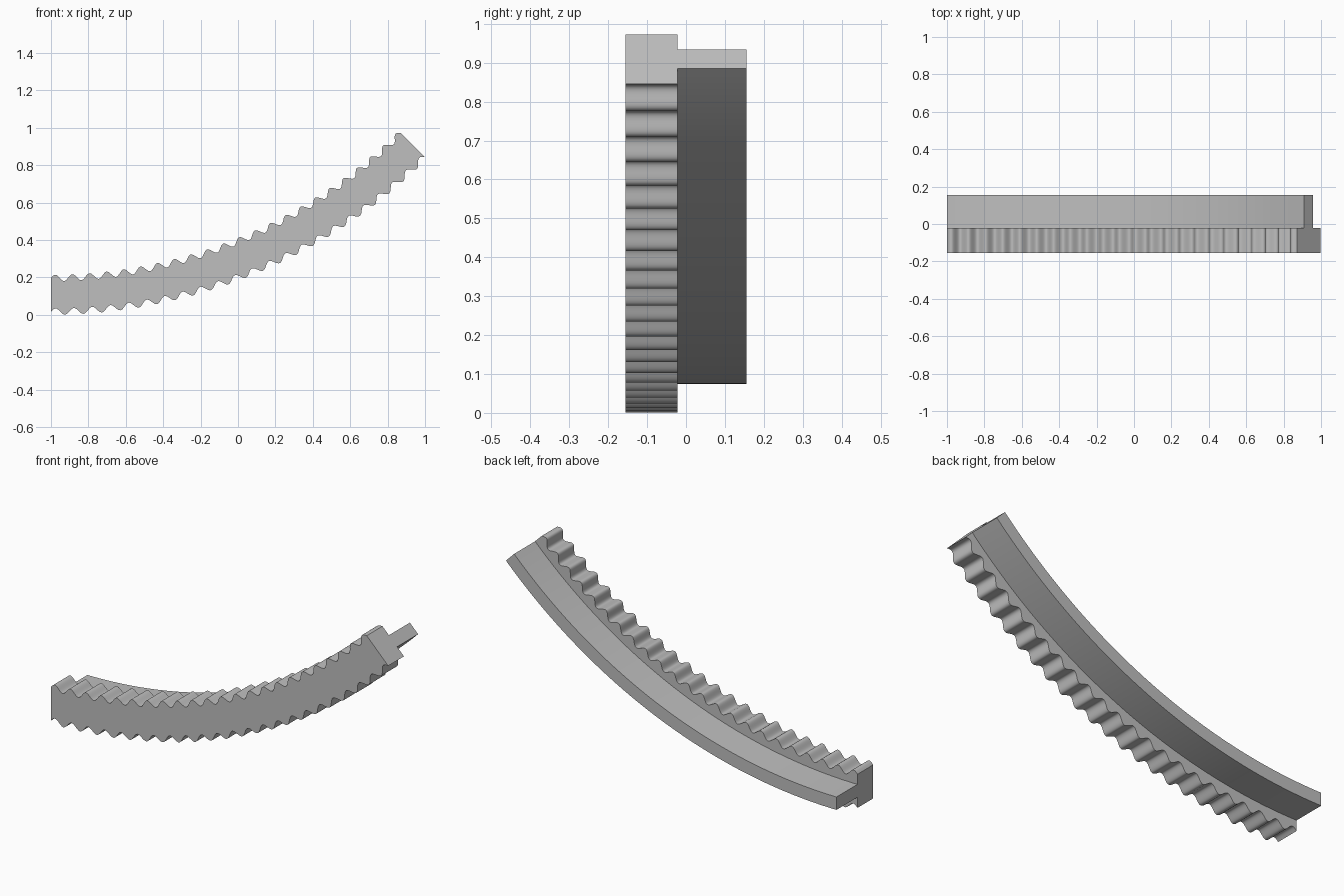
import bpy
import bmesh
from math import sin, cos, pi, radians

# Remove the default cube
cube = bpy.data.objects.get("Cube")
if cube:
    bpy.data.objects.remove(cube, do_unlink=True)

# Arc layout
CENTRE_X, CENTRE_Z = -1.0, 2.843
SWEEP = radians(45)
TEETH = 22.5
TOOTH_HEIGHT = 0.017

grey = bpy.data.materials.new("plain_grey")
grey.use_nodes = True
colour = (0.52, 0.52, 0.52, 1)
grey.diffuse_color = colour
grey.node_tree.nodes["Principled BSDF"].inputs["Base Color"].default_value = colour


def arc_bar(name, inner, outer, y_front, y_back, steps, wave=0.0):
    """Sweep a rectangular section along the arc, with optional wavy teeth."""
    bm = bmesh.new()
    rings = []
    for i in range(steps + 1):
        t = i / steps
        angle = SWEEP * t
        ripple = -wave * sin(2 * pi * TEETH * t)
        section = [(inner, y_front), (outer, y_front), (outer, y_back), (inner, y_back)]
        rings.append([
            bm.verts.new((CENTRE_X + (r + ripple) * sin(angle), y,
                          CENTRE_Z - (r + ripple) * cos(angle)))
            for r, y in section])
    for a, b in zip(rings, rings[1:]):
        for k in range(4):
            n = (k + 1) % 4
            bm.faces.new((a[k], a[n], b[n], b[k]))
    bm.faces.new(rings[0])
    bm.faces.new(rings[-1])
    bmesh.ops.recalc_face_normals(bm, faces=bm.faces)
    mesh = bpy.data.meshes.new(name)
    bm.to_mesh(mesh)
    bm.free()
    mesh.materials.append(grey)
    obj = bpy.data.objects.new(name, mesh)
    bpy.context.collection.objects.link(obj)
    bpy.ops.object.select_all(action='DESELECT')
    obj.select_set(True)
    bpy.context.view_layer.objects.active = obj
    bpy.ops.object.shade_smooth_by_angle(angle=radians(30))
    return obj


# Curved rack with wavy teeth on both edges
arc_bar("toothed_rack", 2.646, 2.826, -0.155, -0.022, 450, TOOTH_HEIGHT)

# Thin curved rail standing out from the back of the rack
arc_bar("guide_rail", 2.70, 2.769, -0.022, 0.155, 90)
